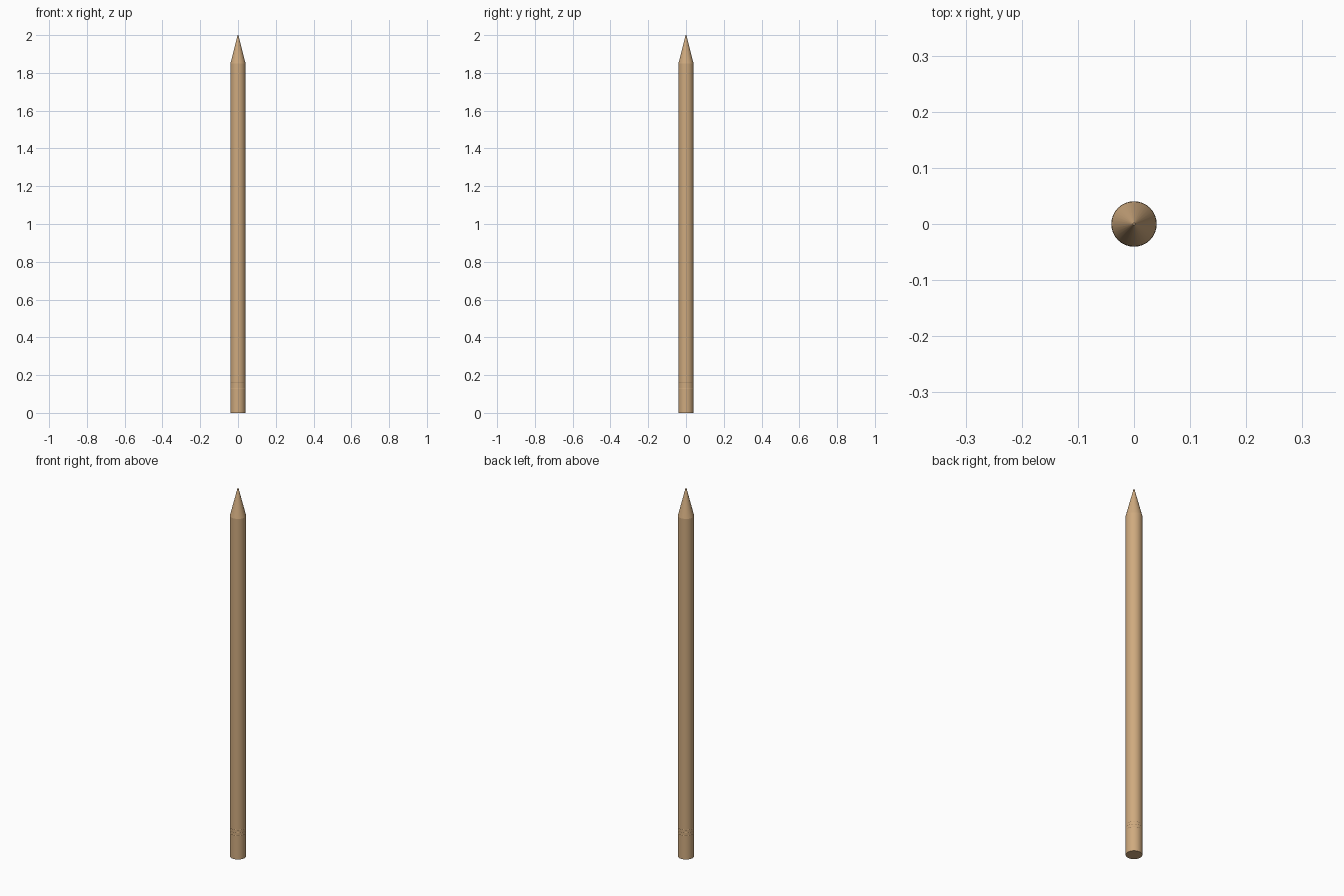
import bpy, bmesh, math

if "Cube" in bpy.data.objects:
    bpy.data.objects.remove(bpy.data.objects["Cube"])

wood = bpy.data.materials.new("wood")
wood.diffuse_color = (0.62, 0.40, 0.21, 1)
wood.use_nodes = True
wood.node_tree.nodes["Principled BSDF"].inputs["Base Color"].default_value = wood.diffuse_color


def lathe(name, profile, sides=32, closed=False):
    """Spin an (r, z) profile around z; open profiles get end caps."""
    bm = bmesh.new()
    rings = [[bm.verts.new((r * math.cos(math.tau * i / sides),
                            r * math.sin(math.tau * i / sides), z))
              for i in range(sides)] for r, z in profile]
    pairs = list(zip(rings, rings[1:]))
    if closed:
        pairs.append((rings[-1], rings[0]))
    else:
        bm.faces.new(rings[0][::-1])
        bm.faces.new(rings[-1])
    for a, b in pairs:
        for i in range(sides):
            j = (i + 1) % sides
            bm.faces.new((a[i], a[j], b[j], b[i]))
    bmesh.ops.recalc_face_normals(bm, faces=bm.faces)
    mesh = bpy.data.meshes.new(name)
    bm.to_mesh(mesh)
    bm.free()
    obj = bpy.data.objects.new(name, mesh)
    bpy.context.collection.objects.link(obj)
    mesh.materials.append(wood)
    bpy.ops.object.select_all(action='DESELECT')
    obj.select_set(True)
    bpy.context.view_layer.objects.active = obj
    bpy.ops.object.shade_smooth_by_angle(angle=math.radians(12))
    return obj


# Round shaft and sharpened tip
lathe("shaft", [(0.04, 0), (0.04, 1.85)])
lathe("pointed_tip", [(0.04, 1.85), (0.002, 2.0)])

# Thin decorative rings sunk into the shaft near the base
for n, z in enumerate((0.13, 0.145, 0.16)):
    section = [(0.0375 + 0.003 * math.cos(math.tau * k / 8),
                z + 0.003 * math.sin(math.tau * k / 8)) for k in range(8)]
    lathe(f"base_ring_{n + 1}", section, closed=True)
